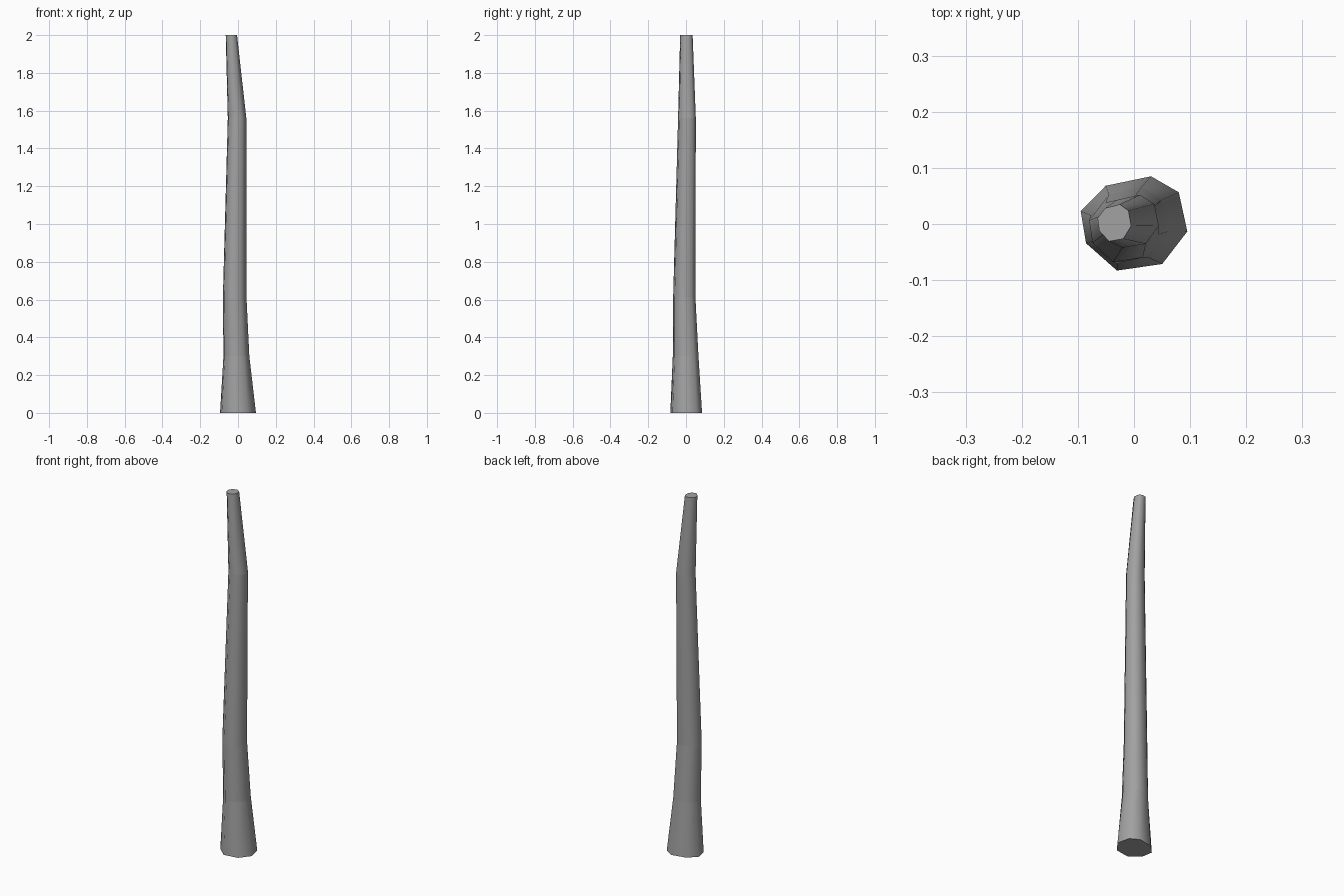
import bpy
import bmesh

cube = bpy.data.objects.get("Cube")
if cube:
    bpy.data.objects.remove(cube, do_unlink=True)

# Single grey material
grey = bpy.data.materials.new("mid_grey")
grey.use_nodes = True
color = (0.36, 0.36, 0.36, 1)
grey.diffuse_color = color
bsdf = next(n for n in grey.node_tree.nodes if n.type == "BSDF_PRINCIPLED")
bsdf.inputs["Base Color"].default_value = color
bsdf.inputs["Roughness"].default_value = 0.8

# Irregular eight-sided cross-section, scaled to a unit box
section = [(1, -0.17), (0.84, 0.66), (0.32, 1), (-0.53, 0.8),
           (-1, 0.26), (-0.9, -0.42), (-0.32, -1), (0.53, -0.86)]

# Each ring: height, then x and y extents
rings = [(0, -0.095, 0.095, -0.083, 0.085),
         (0.3, -0.077, 0.06, -0.07, 0.066),
         (0.61, -0.08, 0.045, -0.068, 0.05),
         (1.56, -0.054, 0.044, -0.042, 0.052),
         (2, -0.065, -0.005, -0.031, 0.035)]


def add_ring(bm, z, x0, x1, y0, y1):
    cx, cy = (x0 + x1) / 2, (y0 + y1) / 2
    rx, ry = (x1 - x0) / 2, (y1 - y0) / 2
    return [bm.verts.new((cx + rx * u, cy + ry * v, z)) for u, v in section]


# Bent, tapering trunk with a flared foot
bm = bmesh.new()
loops = [add_ring(bm, *ring) for ring in rings]
count = len(section)
for low, high in zip(loops, loops[1:]):
    for i in range(count):
        j = (i + 1) % count
        bm.faces.new((low[i], low[j], high[j], high[i]))
bm.faces.new(loops[-1])
bm.faces.new(list(reversed(loops[0])))

# Smooth around the trunk, crisp where the segments meet
for face in bm.faces:
    face.smooth = True
for loop in loops:
    for i in range(count):
        bm.edges.get((loop[i], loop[(i + 1) % count])).smooth = False

mesh = bpy.data.meshes.new("trunk")
bm.to_mesh(mesh)
bm.free()
mesh.materials.append(grey)
trunk = bpy.data.objects.new("trunk", mesh)
bpy.context.collection.objects.link(trunk)
